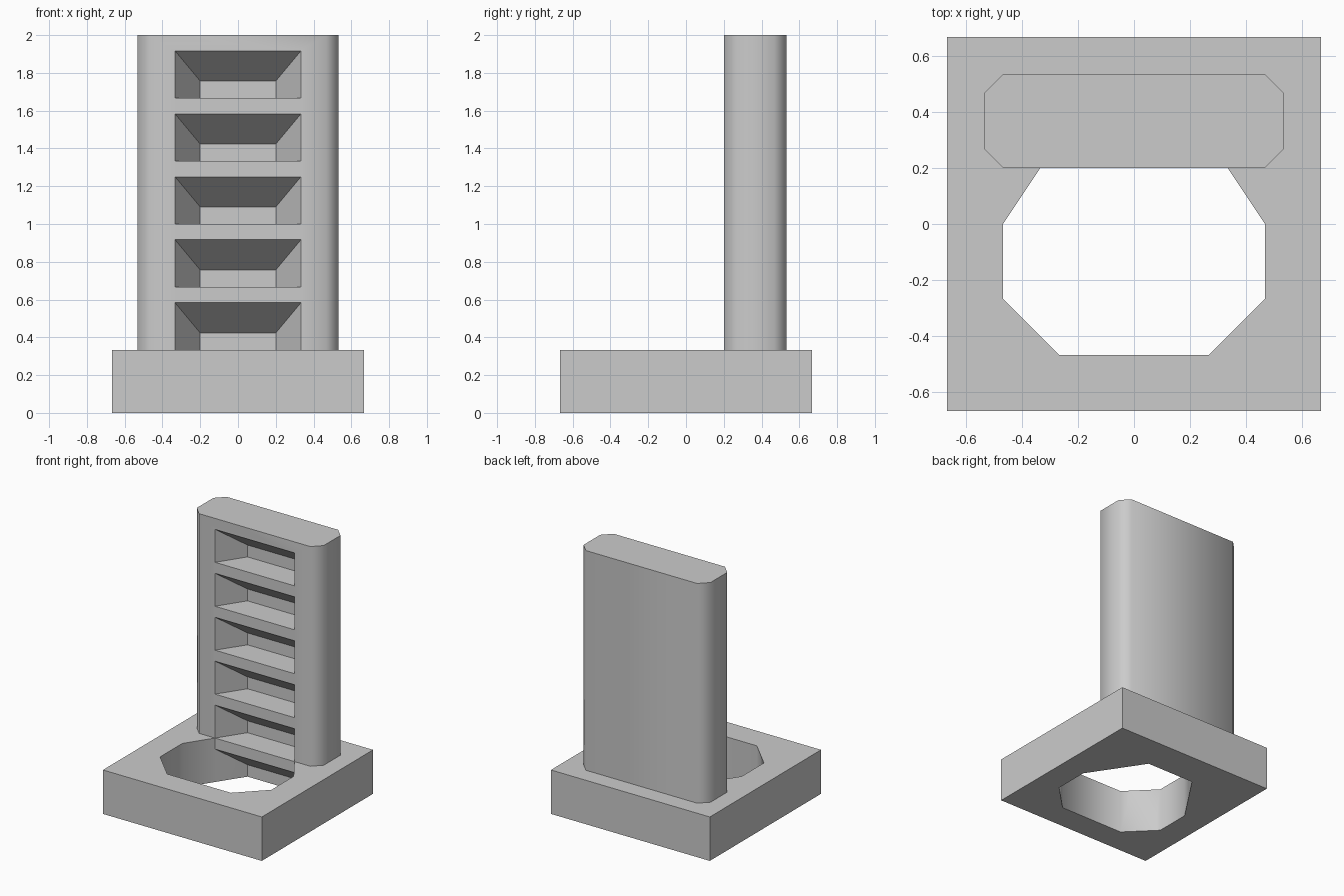
import bpy, bmesh, math

if "Cube" in bpy.data.objects:
    bpy.data.objects.remove(bpy.data.objects["Cube"])

T = 1 / 3          # plate thickness, also the spacing of the slots
W = 2 / 3          # half width of the plate


def mesh_object(name, verts, faces):
    mesh = bpy.data.meshes.new(name)
    mesh.from_pydata(verts, [], faces)
    bm = bmesh.new()
    bm.from_mesh(mesh)
    bmesh.ops.recalc_face_normals(bm, faces=bm.faces)
    bm.to_mesh(mesh)
    bm.free()
    obj = bpy.data.objects.new(name, mesh)
    bpy.context.collection.objects.link(obj)
    return obj


def loft(name, bottom, top):
    """Closed solid between two matching rings."""
    n = len(bottom)
    sides = [(i, (i + 1) % n, n + (i + 1) % n, n + i) for i in range(n)]
    return mesh_object(name, bottom + top,
                       [tuple(range(n)), tuple(range(n, 2 * n))] + sides)


def prism(name, half, z0, z1):
    """Upright solid from the right half of a profile, mirrored in x."""
    ring = half + [(-x, y) for x, y in reversed(half)]
    return loft(name, [(x, y, z0) for x, y in ring], [(x, y, z1) for x, y in ring])


def slot_cutter(name, z, floor):
    """Tapered slot with sloping ceiling, narrowing towards the back."""
    def ring(y, x, top):
        return [(-x, y, floor), (x, y, floor), (x, y, top), (-x, y, top)]
    rings = [ring(0.1, T, z + 0.25), ring(0.2, T, z + 0.25), ring(0.4, 0.2, z + 0.09)]
    faces = [(0, 1, 2, 3), (8, 9, 10, 11)]
    for k in (0, 4):
        faces += [(k + i, k + (i + 1) % 4, k + 4 + (i + 1) % 4, k + 4 + i) for i in range(4)]
    return mesh_object(name, sum(rings, []), faces)


def cut(target, cutter):
    mod = target.modifiers.new("cut", 'BOOLEAN')
    mod.operation = 'DIFFERENCE'
    mod.solver = 'EXACT'
    mod.object = cutter
    bpy.context.view_layer.objects.active = target
    bpy.ops.object.modifier_apply(modifier=mod.name)
    bpy.data.objects.remove(cutter)


def smooth(obj):
    bpy.ops.object.select_all(action='DESELECT')
    obj.select_set(True)
    bpy.context.view_layer.objects.active = obj
    bpy.ops.object.shade_smooth_by_angle(angle=math.radians(50))


# Square plate with an eight-sided opening and the lowest slot
plate = prism("base_plate", [(W, -W), (W, W)], 0, T)
cut(plate, prism("opening_cutter",
                 [(0.267, -0.467), (0.467, -0.267), (0.467, 0), (T, 0.2)], -0.1, 0.5))
cut(plate, slot_cutter("slot_cutter", 0, -0.1))

# Upright panel with chamfered corners and five ladder slots
panel = prism("ladder_panel",
              [(0.467, 0.2), (0.533, 0.267), (0.533, 0.467), (0.467, 0.533)], T, 2)
for i in range(1, 6):
    z = i * T
    cut(panel, slot_cutter("slot_cutter", z, z - 0.05 if i == 1 else z))

for part in (plate, panel):
    smooth(part)
